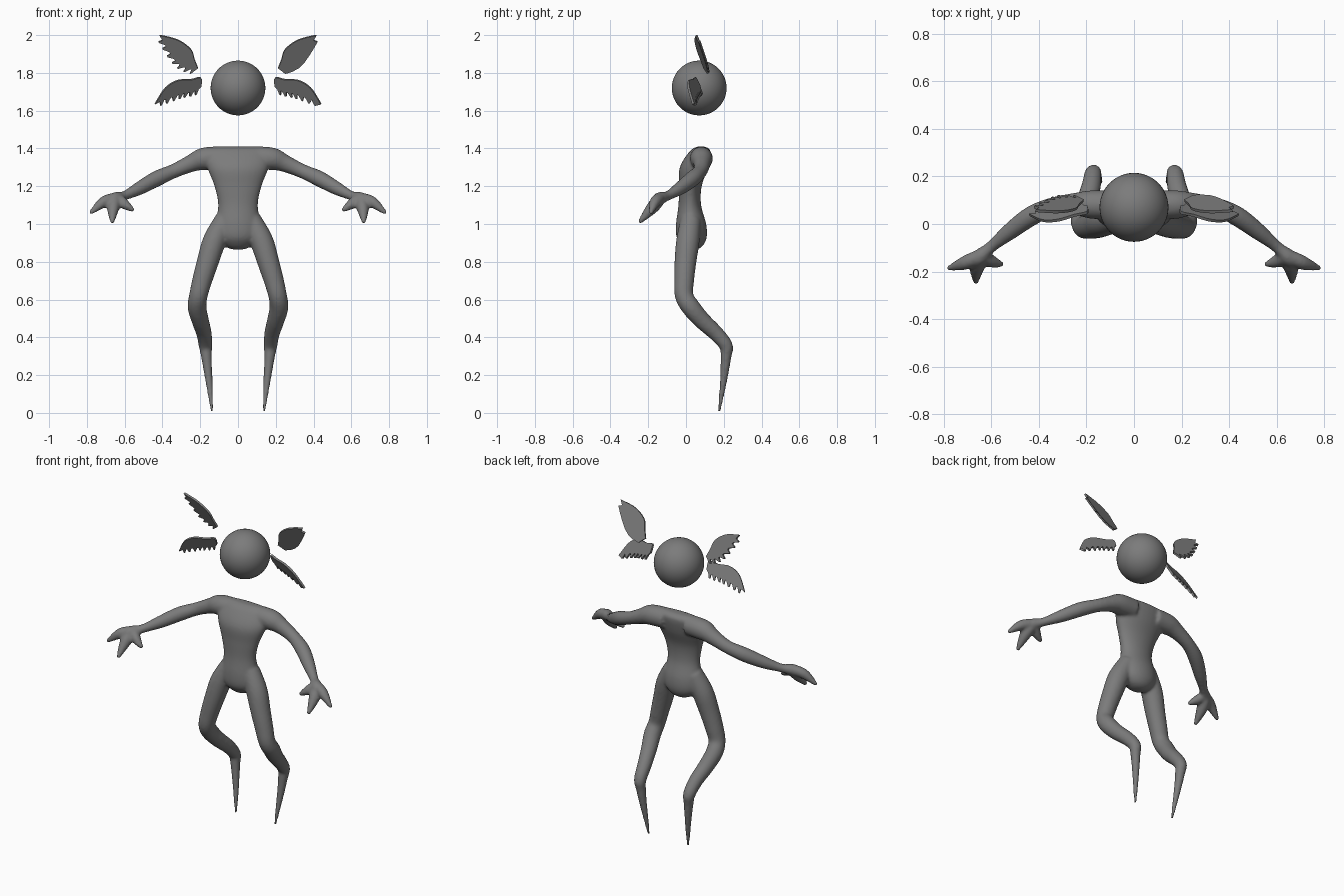
import bpy, bmesh, math
from mathutils import Vector

cube = bpy.data.objects.get("Cube")
if cube:
    bpy.data.objects.remove(cube)

grey = bpy.data.materials.new("plain_grey")
grey.use_nodes = True
colour = (0.2, 0.2, 0.2, 1)
grey.diffuse_color = colour
grey.node_tree.nodes["Principled BSDF"].inputs["Base Color"].default_value = colour


def add_object(name, bm):
    bmesh.ops.recalc_face_normals(bm, faces=bm.faces)
    mesh = bpy.data.meshes.new(name)
    bm.to_mesh(mesh)
    bm.free()
    mesh.materials.append(grey)
    obj = bpy.data.objects.new(name, mesh)
    bpy.context.collection.objects.link(obj)
    return obj


def smooth_rows(rows, steps=5):
    """Catmull-Rom interpolation of rows of numbers."""
    rows = [Vector(r) for r in rows]
    out = []
    for i in range(len(rows) - 1):
        b, c = rows[i], rows[i + 1]
        a = rows[i - 1] if i else b
        d = rows[i + 2] if i + 2 < len(rows) else c
        for k in range(steps):
            t = k / steps
            out.append((b * 2 + (c - a) * t + (a * 2 - b * 5 + c * 4 - d) * t * t
                        + (b * 3 - a - c * 3 + d) * t ** 3) / 2)
    return out + [rows[-1]]


def loft(bm, rings):
    """Skin a list of rings and close both ends."""
    loops = [[bm.verts.new(p) for p in ring] for ring in rings]
    n = len(loops[0])
    for lo, hi in zip(loops, loops[1:]):
        for i in range(n):
            bm.faces.new((lo[i], lo[(i + 1) % n], hi[(i + 1) % n], hi[i]))
    bm.faces.new(loops[0][::-1])
    bm.faces.new(loops[-1])


def circle(n=20):
    return [(math.cos(math.tau * i / n), math.sin(math.tau * i / n)) for i in range(n)]


def tube(bm, path, side):
    """Tapered limb through rows of x, y, z, radius."""
    rows = smooth_rows(path)
    points = [Vector((r[0] * side, r[1], r[2])) for r in rows]
    rings = []
    for i, p in enumerate(points):
        along = points[min(i + 1, len(points) - 1)] - points[max(i - 1, 0)]
        u = along.cross(Vector((0.3, 1, 0.6))).normalized()
        v = along.cross(u).normalized()
        rings.append([p + (u * c + v * s) * max(rows[i][3], 0.006) for c, s in circle()])
    loft(bm, rings)


# Torso: rows of height, half width, depth centre, half depth
torso = [(1.41, .14, .08, .02), (1.385, .17, .075, .055), (1.3, .162, .042, .075),
         (1.2, .125, .023, .06), (1.1, .105, .02, .06), (1, .12, .027, .08),
         (.93, .115, .03, .08), (.885, .075, .035, .055), (.865, .03, .035, .025)]
body = bmesh.new()
loft(body, [[(w * c, y + d * s, z) for c, s in circle(32)]
            for z, w, y, d in smooth_rows(torso)])

# Limbs: rows of x, y, z, radius
leg = [(.07, .025, 1.02, .055), (.125, .01, .91, .062), (.16, -.003, .8, .058),
       (.19, -.01, .7, .053), (.21, -.01, .62, .049), (.217, .025, .56, .05),
       (.2, .085, .49, .046), (.18, .16, .42, .041), (.172, .212, .355, .036),
       (.167, .212, .3, .029), (.155, .2, .18, .02), (.137, .175, .005, .008)]
arm = [(.08, .08, 1.35, .06), (.18, .082, 1.345, .06), (.25, .085, 1.32, .046),
       (.34, .075, 1.28, .038), (.43, .035, 1.24, .042), (.52, -.03, 1.19, .036),
       (.6, -.095, 1.15, .025), (.65, -.14, 1.135, .034), (.665, -.16, 1.115, .03)]
wrist = (.64, -.13, 1.14, .028)
fingers = [[wrist, (.6, -.157, 1.105, .027), (.55, -.172, 1.07, .01)],
           [wrist, (.66, -.175, 1.09, .034), (.666, -.25, 1.005, .01)],
           [wrist, (.71, -.163, 1.117, .03), (.785, -.188, 1.055, .01)]]
for side in (1, -1):
    for path in [leg, arm] + fingers:
        tube(body, path, side)

# Fuse the torso and limbs into one soft skin
skin = add_object("body", body)
remesh = skin.modifiers.new("fuse", "REMESH")
remesh.mode = "VOXEL"
remesh.voxel_size = 0.008
remesh.use_smooth_shade = True
soften = skin.modifiers.new("soften", "SMOOTH")
soften.factor = 0.5
soften.iterations = 8

# Floating head
ball = bmesh.new()
bmesh.ops.create_uvsphere(ball, u_segments=48, v_segments=24, radius=0.145)
for f in ball.faces:
    f.smooth = True
head = add_object("head", ball)
head.location = (0, 0.07, 1.72)


def wing(name, side, lead, trail, teeth, depth, root, slope):
    """Thin tilted plate with a smooth leading edge and feathered trailing edge."""
    outline = smooth_rows(lead)
    base = smooth_rows(trail, 12)
    for i in range(teeth):
        a, b = (base[round((len(base) - 1) * (i + t) / teeth)] for t in (0, 1))
        out = Vector((b.y - a.y, a.x - b.x)).normalized()
        back = (a - b).normalized()
        tip = a.lerp(b, 0.4) - out * depth + back * depth * 0.6
        outline += [a.lerp(b, 0.05), tip + back * 0.004, tip - back * 0.004, a.lerp(b, 0.8)]
    bm = bmesh.new()
    face = bm.faces.new([bm.verts.new((side * p.x, root[1] + slope[0] * (p.x - root[0])
                                       + slope[1] * (p.y - root[2]), p.y)) for p in outline])
    bmesh.ops.triangulate(bm, faces=[face])
    obj = add_object(name, bm)
    solid = obj.modifiers.new("thickness", "SOLIDIFY")
    solid.thickness = 0.012
    solid.offset = 0


# Two pairs of wings beside the head, edges as x, z pairs
upper = dict(lead=[(.212, 1.825), (.23, 1.87), (.25, 1.925), (.32, 1.975), (.415, 2)],
             trail=[(.4, 1.975), (.365, 1.915), (.32, 1.855), (.27, 1.825), (.22, 1.815)],
             teeth=7, depth=.022, root=(.21, .1, 1.82), slope=(.17, -.44))
lower = dict(lead=[(.195, 1.73), (.197, 1.775), (.25, 1.765), (.32, 1.76), (.385, 1.72), (.44, 1.635)],
             trail=[(.415, 1.65), (.36, 1.67), (.3, 1.69), (.25, 1.7), (.205, 1.715)],
             teeth=7, depth=.022, root=(.2, .07, 1.73), slope=(-.33, -.5))
for side, label in ((1, "left"), (-1, "right")):
    wing("upper_wing_" + label, side, **upper)
    wing("lower_wing_" + label, side, **lower)
